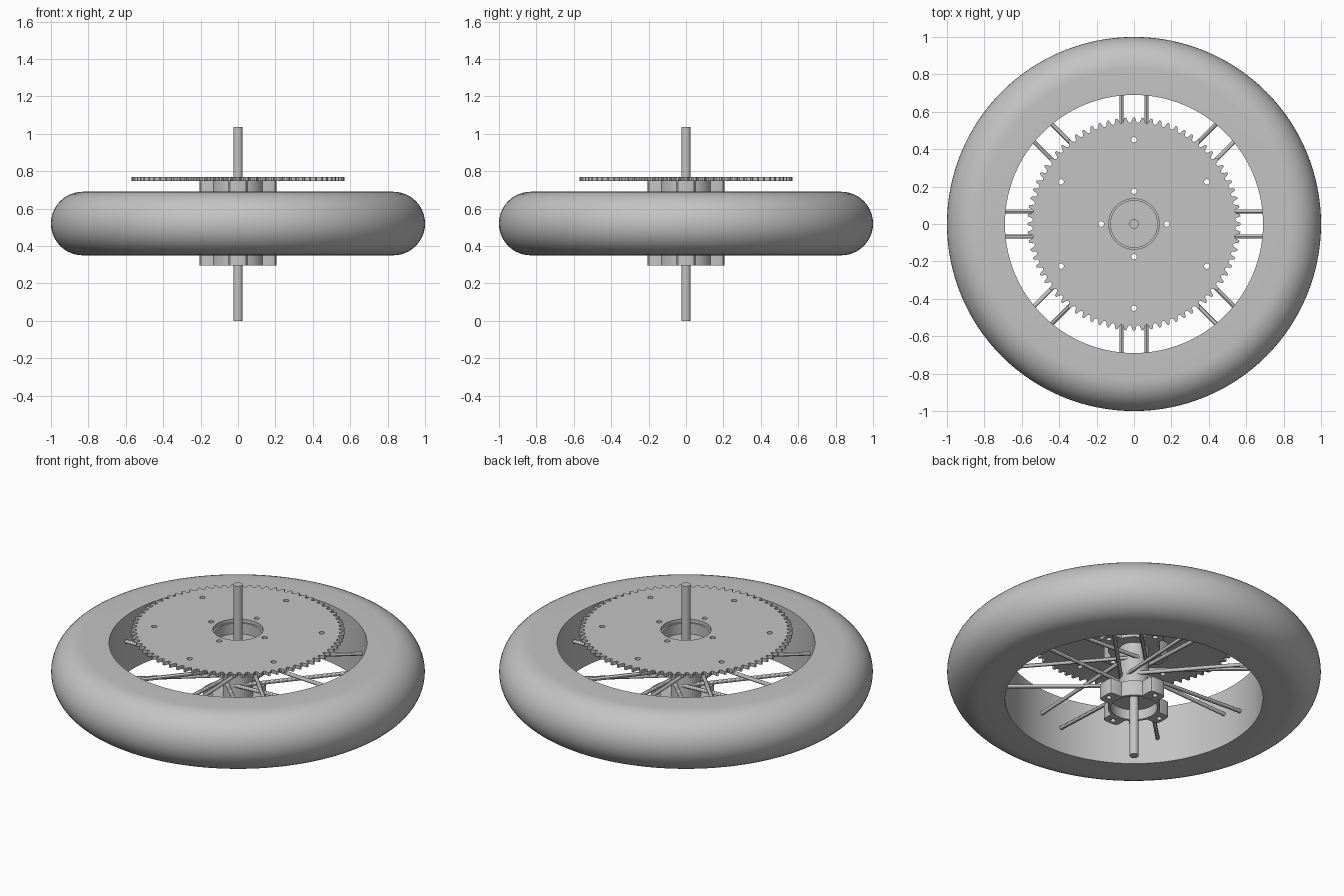
import bpy
import bmesh
from math import cos, sin, pi, tau, radians
from mathutils import Vector

if "Cube" in bpy.data.objects:
    bpy.data.objects.remove(bpy.data.objects["Cube"], do_unlink=True)

grey = bpy.data.materials.new("metal grey")
grey.use_nodes = True
COLOUR = (0.55, 0.55, 0.55, 1)
grey.diffuse_color = COLOUR
grey.node_tree.nodes["Principled BSDF"].inputs["Base Color"].default_value = COLOUR

MID = 0.52  # height of the wheel's middle plane


def finish(name, mesh):
    """Link a mesh as a named part with the material and smooth shading."""
    mesh.materials.clear()
    mesh.materials.append(grey)
    obj = bpy.data.objects.new(name, mesh)
    bpy.context.collection.objects.link(obj)
    bpy.ops.object.select_all(action="DESELECT")
    obj.select_set(True)
    bpy.context.view_layer.objects.active = obj
    bpy.ops.object.shade_smooth_by_angle(angle=radians(30))
    return obj


def circle(radius, x=0, y=0, n=24):
    return [(x + radius * cos(tau * i / n), y + radius * sin(tau * i / n)) for i in range(n)]


def plate(name, loops, low, high):
    """Extrude an outline with holes between two heights."""
    curve = bpy.data.curves.new(name, "CURVE")
    curve.dimensions = "2D"
    curve.fill_mode = "BOTH"
    curve.extrude = (high - low) / 2
    for loop in loops:
        spline = curve.splines.new("POLY")
        spline.points.add(len(loop) - 1)
        for point, (x, y) in zip(spline.points, loop):
            point.co = (x, y, 0, 1)
        spline.use_cyclic_u = True
    temp = bpy.data.objects.new(name + " curve", curve)
    bpy.context.collection.objects.link(temp)
    graph = bpy.context.evaluated_depsgraph_get()
    mesh = bpy.data.meshes.new_from_object(temp.evaluated_get(graph))
    bpy.data.objects.remove(temp, do_unlink=True)
    bm = bmesh.new()
    bm.from_mesh(mesh)
    bmesh.ops.remove_doubles(bm, verts=bm.verts, dist=0.0001)
    bmesh.ops.translate(bm, verts=bm.verts, vec=(0, 0, (low + high) / 2))
    bmesh.ops.recalc_face_normals(bm, faces=bm.faces)
    bm.to_mesh(mesh)
    bm.free()
    return finish(name, mesh)


def lathe(name, profile, steps, closed=False):
    """Spin a radius/height profile around the axle."""
    bm = bmesh.new()
    verts = [bm.verts.new((r, 0, z)) for r, z in profile]
    edges = [bm.edges.new(pair) for pair in zip(verts, verts[1:])]
    if closed:
        edges.append(bm.edges.new((verts[-1], verts[0])))
    bmesh.ops.spin(bm, geom=verts + edges, cent=(0, 0, 0), axis=(0, 0, 1),
                   angle=tau, steps=steps)
    bmesh.ops.remove_doubles(bm, verts=bm.verts, dist=0.0001)
    bmesh.ops.recalc_face_normals(bm, faces=bm.faces)
    mesh = bpy.data.meshes.new(name)
    bm.to_mesh(mesh)
    bm.free()
    return finish(name, mesh)


# Tyre: flat sides, half-round tread, straight inner wall
tread = [(0.83 + 0.17 * cos(a), MID + 0.17 * sin(a))
         for a in (-pi / 2 + pi * i / 24 for i in range(25))]
lathe("tyre", [(0.69, MID - 0.17)] + tread + [(0.69, MID + 0.17)], 128, closed=True)

# Axle
lathe("axle", [(0, 0), (0.025, 0), (0.025, 1.035), (0, 1.035)], 32)

# Hub core with a wide floor behind each bearing recess
lower = [(0, 0.355), (0.13, 0.355), (0.13, 0.385), (0.08, 0.385)]
lathe("hub_core", lower + [(r, 2 * MID - z) for r, z in reversed(lower)], 48)

# Hub flanges: round body with four drilled lobes
lobe = [(0.185, -0.05), (0.199, -0.044), (0.205, -0.03),
        (0.205, 0.03), (0.199, 0.044), (0.185, 0.05)]
arc = [(0.14 * cos(a), 0.14 * sin(a)) for a in (radians(21 + 6 * i) for i in range(9))]
outline = []
for turn in range(4):
    c, s = cos(turn * pi / 2), sin(turn * pi / 2)
    outline += [(x * c - y * s, x * s + y * c) for x, y in lobe + arc]
bolt_holes = [circle(0.015, 0.175 * cos(a), 0.175 * sin(a), 16)
              for a in (pi / 2 * i for i in range(4))]
for name, low, high in (("lower_flange", 0.295, 0.385), ("upper_flange", 0.655, 0.748)):
    plate(name, [outline, circle(0.125, n=48)] + bolt_holes, low, high)

# Sprocket with narrow rounded teeth
TEETH = 76
tooth = [(-0.5, 0.541), (-0.33, 0.545), (-0.22, 0.556), (-0.12, 0.570),
         (0.12, 0.570), (0.22, 0.556), (0.33, 0.545)]
rim = []
for i in range(TEETH):
    for step, radius in tooth:
        angle = tau * (i + step) / TEETH
        rim.append((radius * cos(angle), radius * sin(angle)))
outer_holes = [circle(0.015, 0.45 * cos(a), 0.45 * sin(a), 16)
               for a in (pi / 6 + pi / 3 * i for i in range(6))]
plate("sprocket", [rim, circle(0.135, n=48)] + bolt_holes + outer_holes, 0.748, 0.768)

# Spokes: eight parallel pairs, tangent to the hub, in two layers
bm = bmesh.new()
for i in range(8):
    angle = i * pi / 4
    along = Vector((cos(angle), sin(angle), 0))
    across = Vector((-sin(angle), cos(angle), 0))
    for side in (-1, 1):
        start = across * side * 0.067 + Vector((0, 0, MID + side * 0.05))
        end = along * 0.695 + across * side * 0.067 + Vector((0, 0, MID + side * 0.02))
        span = end - start
        rod = bmesh.ops.create_cone(bm, cap_ends=True, segments=12, radius1=0.011,
                                    radius2=0.011, depth=span.length)["verts"]
        turn = Vector((0, 0, 1)).rotation_difference(span).to_matrix()
        bmesh.ops.rotate(bm, verts=rod, cent=(0, 0, 0), matrix=turn)
        bmesh.ops.translate(bm, verts=rod, vec=(start + end) / 2)
spokes = bpy.data.meshes.new("spokes")
bm.to_mesh(spokes)
bm.free()
finish("spokes", spokes)
